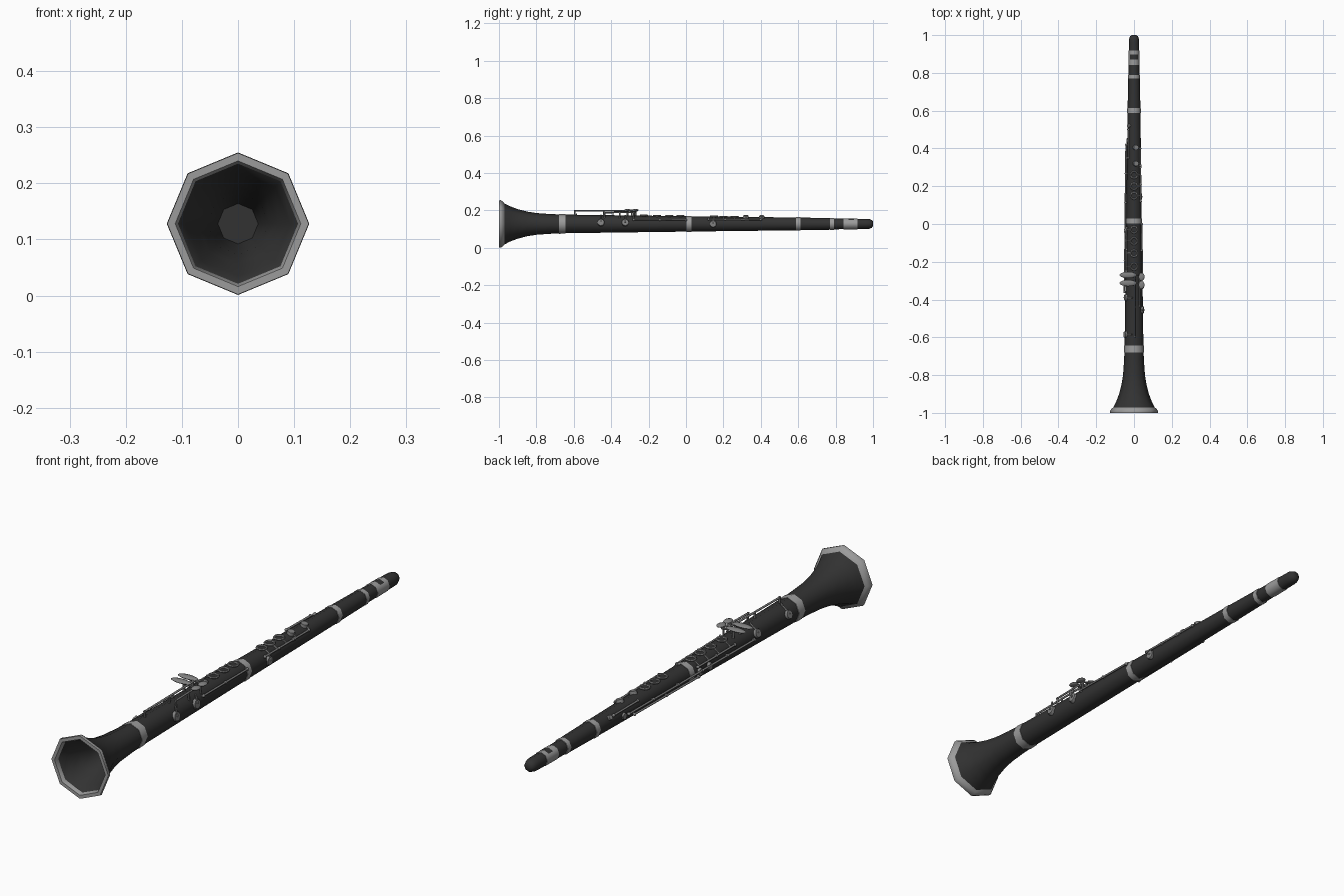
import bpy, bmesh, math
from mathutils import Vector

if "Cube" in bpy.data.objects:
    bpy.data.objects.remove(bpy.data.objects["Cube"])

CZ = 0.128


def mat(name, v):
    m = bpy.data.materials.new(name)
    m.diffuse_color = (v, v, v, 1)
    m.use_nodes = True
    m.node_tree.nodes["Principled BSDF"].inputs["Base Color"].default_value = m.diffuse_color
    return m


BLACK = mat("black_wood", 0.032)
SILVER = mat("silver", 0.33)
KEY = mat("key_metal", 0.22)

# outer radius of the instrument along its length
PROFILE = [(-1.0, .122), (-.975, .112), (-.94, .094), (-.9, .079), (-.85, .066), (-.8, .058),
           (-.73, .053), (-.66, .050), (0, .041), (.6, .034), (.78, .030), (.96, .027)]


def radius(y):
    for (a, ra), (b, rb) in zip(PROFILE, PROFILE[1:]):
        if a <= y <= b:
            return ra + (rb - ra) * (y - a) / (b - a)
    return PROFILE[-1][1]


def finish(name, bm, *mats):
    bmesh.ops.recalc_face_normals(bm, faces=bm.faces)
    me = bpy.data.meshes.new(name)
    bm.to_mesh(me)
    bm.free()
    ob = bpy.data.objects.new(name, me)
    bpy.context.collection.objects.link(ob)
    for m in mats:
        me.materials.append(m)
    bpy.ops.object.select_all(action='DESELECT')
    ob.select_set(True)
    bpy.context.view_layer.objects.active = ob
    bpy.ops.object.shade_smooth_by_angle(angle=math.radians(50))
    return ob


def lathe(name, prof, *mats, caps=True, loop=False, rule=None):
    """Eight-sided turned part around the y axis."""
    bm = bmesh.new()
    rings = [[bm.verts.new((r * math.sin(k * math.pi / 4), y, CZ + r * math.cos(k * math.pi / 4)))
              for k in range(8)] for y, r in prof]
    for a, b in zip(rings, rings[1:] + (rings[:1] if loop else [])):
        for k in range(8):
            bm.faces.new((a[k], a[k - 1], b[k - 1], b[k]))
    if caps and not loop:
        bm.faces.new(rings[0])
        bm.faces.new(rings[-1])
    if rule:
        for f in bm.faces:
            f.material_index = rule(f.calc_center_median())
    return finish(name, bm, *mats)


def at(y, deg, off=0.0):
    """Point above the body surface; deg runs from top towards +x."""
    a = math.radians(deg)
    r = radius(y) + off
    return Vector((r * math.sin(a), y, CZ + r * math.cos(a)))


def rod(name, p, q, r=.004, sides=8, m=KEY, r2=None):
    p, q = Vector(p), Vector(q)
    bm = bmesh.new()
    bmesh.ops.create_cone(bm, cap_ends=True, segments=sides, radius1=r, radius2=r2 or r,
                          depth=(q - p).length)
    bm.transform((q - p).to_track_quat('Z', 'Y').to_matrix().to_4x4())
    bmesh.ops.translate(bm, verts=bm.verts, vec=(p + q) / 2)
    return finish(name, bm, m)


def pad(name, y, deg, r=.02, lift=.003):
    rod(name, at(y, deg, -.008), at(y, deg, lift), r, 10, KEY, r * .85)


def post(name, y, deg, off):
    rod(name, at(y, deg, -.006), at(y, deg, off), .004, 6)
    bm = bmesh.new()
    bmesh.ops.create_uvsphere(bm, u_segments=8, v_segments=6, radius=.0065)
    bmesh.ops.translate(bm, verts=bm.verts, vec=at(y, deg, off))
    finish(name + "_ball", bm, KEY)


def paddle(name, c, size):
    bm = bmesh.new()
    bmesh.ops.create_uvsphere(bm, u_segments=12, v_segments=6, radius=1)
    bmesh.ops.scale(bm, verts=bm.verts, vec=size)
    bmesh.ops.translate(bm, verts=bm.verts, vec=c)
    finish(name, bm, KEY)


def hinge(name, y0, y1, deg, off, posts=2):
    rod(name + "_rod", at(y0, deg, off), at(y1, deg, off))
    for i in range(posts):
        t = i / (posts - 1)
        post(name + "_post", y0 + (y1 - y0) * t, deg, off)


# bell: outside, over the lip and down the bore
inner = [(-.995, .112), (-.95, .093), (-.9, .072), (-.84, .055), (-.76, .043), (-.7, .036)]
lathe("bell", inner[::-1] + [p for p in PROFILE if p[0] < -.66] + [(-.66, .05)], BLACK)
lathe("bell_rim", [(-.97, .108), (-.978, .119), (-.99, .127), (-1, .126), (-1, .112), (-.985, .107)],
      SILVER, loop=True)

# wooden joints and mouthpiece
lathe("lower_joint", [(-.66, .05), (.015, .041)], BLACK)
lathe("upper_joint", [(.015, .041), (.6, .034)], BLACK)
lathe("barrel", [(.6, .034), (.78, .031)], BLACK)
lathe("mouthpiece", [(.78, .029), (.96, .027), (.98, .026), (.993, .021), (1, .013)], BLACK)

# metal bands
for y0, y1 in ((-.68, -.643), (.002, .03), (.588, .613), (.77, .79)):
    lathe("band", [(y0, radius(y0)), (y0, radius(y0) + .002), (y1, radius(y1) + .002), (y1, radius(y1))],
          SILVER)
# ligature with a dark window on top
lathe("ligature", [(.843, .0295), (.87, .0295), (.897, .029), (.918, .029)], SILVER, BLACK,
      rule=lambda c: int(.87 < c.y < .897 and c.z > CZ + .02))

# finger rings on the top line
for y in (.26, .2, .15, -.03, -.09, -.155, -.225):
    rod("tone_hole", at(y, 0, -.012), at(y, 0, .001), .014, 10, BLACK)
    bpy.ops.mesh.primitive_torus_add(major_segments=12, minor_segments=6, major_radius=.018,
                                     minor_radius=.0045, location=at(y, 0, .001))
    ring = bpy.context.object
    ring.name = "finger_ring"
    ring.data.materials.append(KEY)
    bpy.ops.object.shade_smooth_by_angle(angle=math.radians(50))
    side = 55 if y > 0 else -60
    rod("ring_arm", at(y, side / 3, .001), at(y, side, .003), .0035, 6)

# upper joint keys
hinge("upper_stack", .12, .30, 55, .004, 3)
hinge("throat_key", .31, .40, 55, .004)
for y in (.405, .32):
    pad("throat_pad", y, 15, .016, .009)
    rod("throat_arm", at(y, 15, .006), at(y, 55, .004), .0035, 6)
hinge("register_key", .35, .50, -50, .004)
pad("register_pad", .52, -50, .011, .006)
hinge("trill_key", -.04, .42, -85, .006, 4)
hinge("side_key", -.02, .38, -110, .004, 3)
pad("trill_pad", .44, -90, .014)
pad("upper_right_pad", .145, 90, .02)
rod("upper_right_arm", at(.145, 90, .003), at(.145, 55, .005), .004, 6)

# lower joint keys
hinge("lower_stack", -.25, -.02, -60, .004, 3)
hinge("right_rod", -.28, .0, 62, .005, 3)
hinge("left_rod", -.36, -.03, -85, .005, 3)
for y in (-.03, -.09):
    pad("left_lever_pad", y, -90, .016, .006)
for y in (-.325, -.455):
    pad("lower_right_pad", y, 80, .021, .005)
    rod("lower_right_arm", at(y, 80, .005), at(y, 40, .016), .004, 6)
for y in (-.39, -.585):
    pad("lower_left_pad", y, -68, .019, .006)
    rod("lower_left_arm", at(y, -68, .004), at(y, -10, .005), .004, 6)

# raised lever rods and finger paddles
for x, y0, y1, z in ((.003, -.6, -.28, .197), (.03, -.44, -.27, .188)):
    rod("lever_rod", (x, y0, z), (x, y1, z + .003), .004)
    for y in (y0 + .005, (y0 + y1) / 2, y1 - .01):
        rod("lever_post", (x, y, .155), (x, y, z + .004), .0045, 6)
for i, y in enumerate((-.27, -.313)):
    paddle("little_finger_paddle", (-.032, y, .202), (.045, .017, .006))
    rod("paddle_arm", (-.03, y, .2), (.03, y, .19), .004, 6)
    paddle("right_paddle", (.04, y - .01, .198), (.016, .022, .006))
    rod("paddle_post", (-.02, y, .165), (-.02, y, .2), .005, 6)
